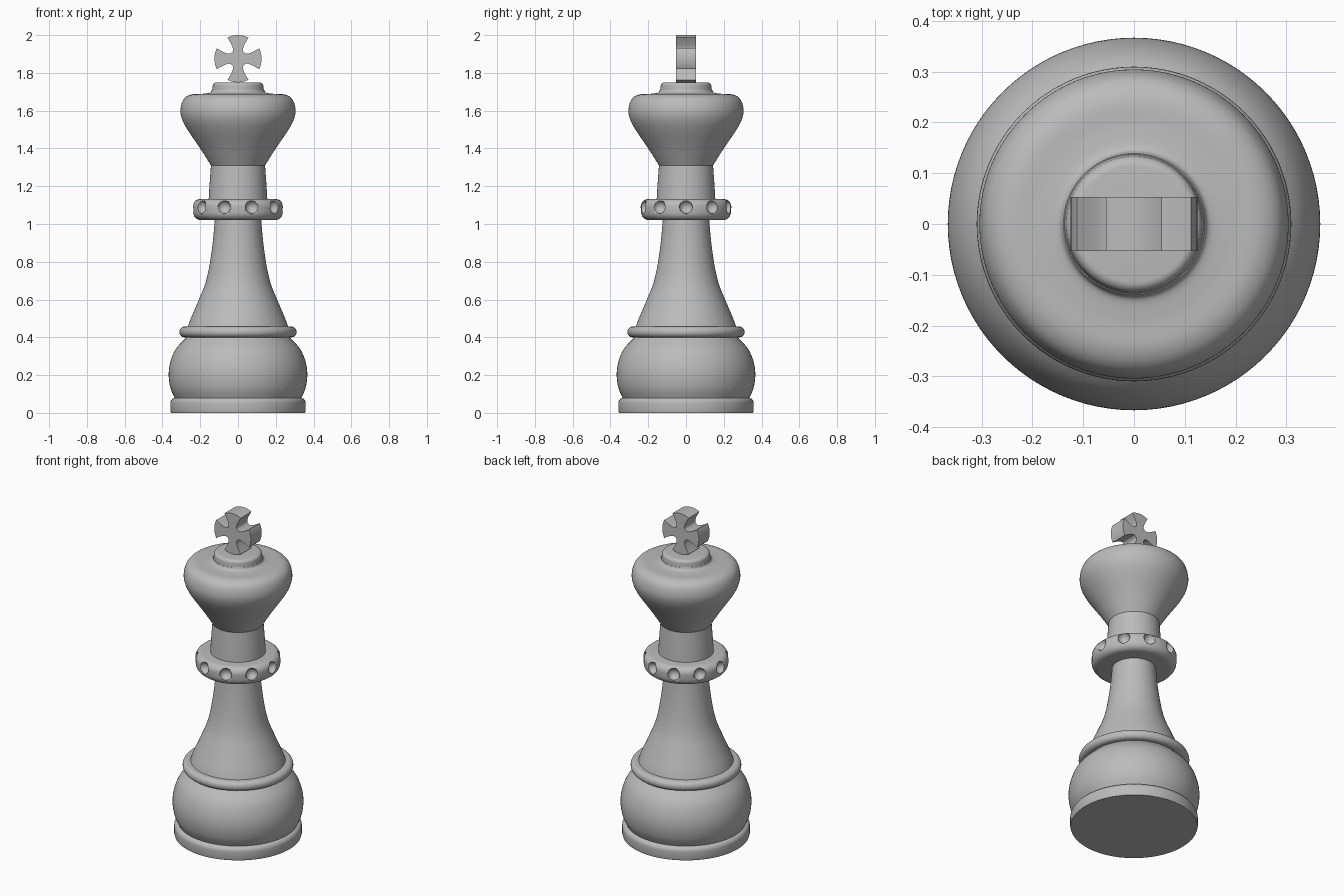
import bpy, bmesh, math
from mathutils import Vector

cube = bpy.data.objects.get("Cube")
if cube:
    bpy.data.objects.remove(cube, do_unlink=True)

grey = bpy.data.materials.new("plain grey")
grey.use_nodes = True
COLOUR = (0.5, 0.5, 0.5, 1)
grey.diffuse_color = COLOUR
grey.node_tree.nodes["Principled BSDF"].inputs["Base Color"].default_value = COLOUR


def finish(name, bm, angle=40):
    """Turn a bmesh into a shaded object."""
    bmesh.ops.recalc_face_normals(bm, faces=bm.faces)
    mesh = bpy.data.meshes.new(name)
    bm.to_mesh(mesh)
    bm.free()
    obj = bpy.data.objects.new(name, mesh)
    bpy.context.collection.objects.link(obj)
    mesh.materials.append(grey)
    bpy.ops.object.select_all(action="DESELECT")
    obj.select_set(True)
    bpy.context.view_layer.objects.active = obj
    bpy.ops.object.shade_smooth_by_angle(angle=math.radians(angle))
    return obj


def spline(points, steps=6):
    """Smooth curve through the points."""
    p = [Vector(q) for q in points]
    p = [2 * p[0] - p[1]] + p + [2 * p[-1] - p[-2]]
    out = []
    for a, b, c, d in zip(p, p[1:], p[2:], p[3:]):
        for i in range(steps):
            t = i / steps
            out.append(0.5 * (2 * b + (c - a) * t + (2 * a - 5 * b + 4 * c - d) * t * t
                              + (3 * b - a - 3 * c + d) * t ** 3))
    return out + [p[-2]]


def lathe(name, profile, segments=96):
    """Spin a (radius, height) profile, closed by flat ends."""
    bm = bmesh.new()
    rings = []
    for r, z in profile:
        rings.append([bm.verts.new((r * math.cos(a), r * math.sin(a), z))
                      for a in (math.tau * i / segments for i in range(segments))])
    for low, high in zip(rings, rings[1:]):
        for i in range(segments):
            j = (i + 1) % segments
            bm.faces.new((low[i], low[j], high[j], high[i]))
    bm.faces.new(rings[0])
    bm.faces.new(rings[-1])
    return finish(name, bm)


def corner(r, z, size, start):
    """Quarter round that begins at the given angle."""
    return [(r + size * math.cos(a), z + size * math.sin(a))
            for a in (math.radians(start + 15 * i) for i in range(7))]


# Base and lower body
lathe("base_disc", [(0.355, 0), (0.358, 0.01)] + corner(0.33, 0.052, 0.028, 0))
lathe("base_bulb", spline([(0.333, 0.075), (0.357, 0.13), (0.367, 0.2), (0.358, 0.27),
                           (0.328, 0.34), (0.27, 0.402)]))
lathe("base_ring", corner(0.283, 0.427, 0.027, -90) + corner(0.283, 0.43, 0.027, 0))
lathe("stem", spline([(0.268, 0.45), (0.25, 0.5), (0.207, 0.6), (0.175, 0.68), (0.153, 0.77),
                      (0.134, 0.9), (0.122, 1.03)]))

# Collar with a row of round dimples
collar = lathe("collar", corner(0.195, 1.063, 0.043, -90) + corner(0.2, 1.092, 0.04, 0))
DIMPLES = 10
bm = bmesh.new()
for i in range(DIMPLES):
    a = math.tau * i / DIMPLES
    ball = bmesh.ops.create_uvsphere(bm, u_segments=24, v_segments=16, radius=0.035)
    bmesh.ops.translate(bm, verts=ball["verts"],
                        vec=(0.238 * math.cos(a), 0.238 * math.sin(a), 1.09))
cutter = finish("dimple_cutter", bm)
cutter.hide_render = True
cutter.hide_set(True)
cut = collar.modifiers.new("dimples", "BOOLEAN")
cut.operation = "DIFFERENCE"
cut.solver = "EXACT"
cut.object = cutter
bpy.context.view_layer.objects.active = collar
bpy.ops.object.modifier_apply(modifier=cut.name)
bpy.data.objects.remove(cutter, do_unlink=True)

# Neck, head and cap
lathe("neck", spline([(0.156, 1.12), (0.151, 1.2), (0.143, 1.315)]))
lathe("head", spline([(0.143, 1.31), (0.2, 1.4), (0.268, 1.5), (0.298, 1.56), (0.304, 1.61),
                      (0.288, 1.66), (0.25, 1.685), (0.19, 1.689), (0.15, 1.695), (0.139, 1.71)]))
lathe("cap", [(0.139, 1.7), (0.134, 1.728)] + corner(0.114, 1.73, 0.02, 0))

# Cross: one arm outline repeated four times, then extruded
REACH, HALF_DEPTH, CENTRE = 0.125, 0.053, 1.875
tip = 0.46
arm = [(REACH * math.sin(t), REACH * math.cos(t))
       for t in (tip * (i / 4 - 1) for i in range(9))]
arm += spline([arm[-1], (0.038, 0.082), (0.028, 0.058), (0.027, 0.04), (0.033, 0.033)], 4)[1:]
arm += spline([(0.033, 0.033), (0.04, 0.027), (0.058, 0.028), (0.082, 0.038)], 4)[1:]
bm = bmesh.new()
outline = []
for k in range(4):
    c, s = round(math.cos(k * math.pi / 2)), round(math.sin(k * math.pi / 2))
    outline += [bm.verts.new((x * c + z * s, HALF_DEPTH, CENTRE + z * c - x * s)) for x, z in arm]
face = bm.faces.new(outline)
new = bmesh.ops.extrude_face_region(bm, geom=[face])["geom"]
bmesh.ops.translate(bm, vec=(0, -2 * HALF_DEPTH, 0),
                    verts=[g for g in new if isinstance(g, bmesh.types.BMVert)])
finish("cross", bm, 35)
